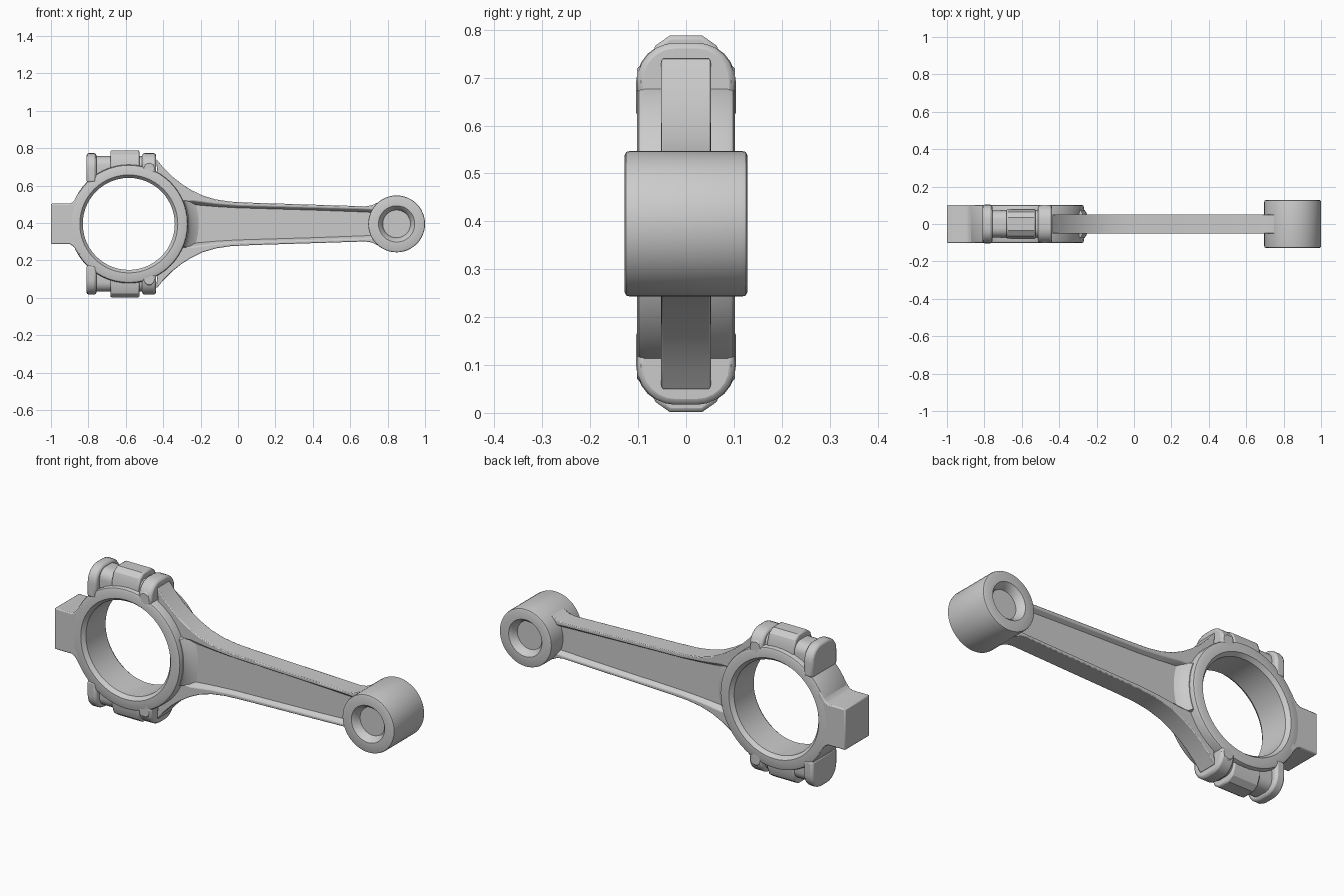
import bpy, bmesh
from math import sin, cos, radians, pi

if "Cube" in bpy.data.objects:
    bpy.data.objects.remove(bpy.data.objects["Cube"])

C = 0.395            # height of the rod axis
BX, PX = -0.584, 0.848   # centres of the big end and the pin end


def loft(name, loops, cyclic=False, bevel=0.0, angle=30):
    """Skin a list of equal-length 3D loops; cap the ends unless cyclic."""
    bm = bmesh.new()
    rows = [[bm.verts.new(p) for p in lp] for lp in loops]
    n = len(rows[0])
    pairs = list(zip(rows, rows[1:])) + ([(rows[-1], rows[0])] if cyclic else [])
    for a, b in pairs:
        for i in range(n):
            j = (i + 1) % n
            bm.faces.new((a[i], a[j], b[j], b[i]))
    if not cyclic:
        bm.faces.new(rows[0])
        bm.faces.new(rows[-1])
    bmesh.ops.recalc_face_normals(bm, faces=bm.faces)
    me = bpy.data.meshes.new(name)
    bm.to_mesh(me)
    bm.free()
    ob = bpy.data.objects.new(name, me)
    bpy.context.collection.objects.link(ob)
    bpy.ops.object.select_all(action='DESELECT')
    ob.select_set(True)
    bpy.context.view_layer.objects.active = ob
    bpy.ops.object.shade_smooth_by_angle(angle=radians(angle))
    if bevel:
        m = ob.modifiers.new("soft_edges", 'BEVEL')
        m.width, m.segments, m.limit_method = bevel, 2, 'ANGLE'
        m.angle_limit = radians(40)
    return ob


def lathe(name, cx, cz, profile, cyclic=False, n=48):
    """Turn (radius, y) pairs about a y-parallel axis."""
    return loft(name, [[(cx + r * cos(2 * pi * i / n), y, cz + r * sin(2 * pi * i / n))
                        for i in range(n)] for r, y in profile], cyclic)


def at_y(pts, y, s=1):
    """Place (x, height) points on the plane y, mirrored about the axis by s."""
    return [(x, y, C + s * h) for x, h in pts]


def arc(r, a0, a1, n=10):
    """Points on a circle around the big end."""
    steps = [radians(a0 + (a1 - a0) * i / n) for i in range(n + 1)]
    return [(BX + r * cos(a), r * sin(a)) for a in steps]


def arch(w, low, top, r, n=6):
    """Cross-section (y, height) with two rounded upper corners."""
    pts = [(w, low)]
    for sy, a0 in ((1, 0), (-1, 90)):
        for i in range(n + 1):
            a = radians(a0 + 90 * i / n)
            pts.append((sy * (w - r) + r * cos(a), top - r + r * sin(a)))
    return pts + [(-w, low)]


def along_x(name, x0, x1, section, s, bevel):
    return loft(name, [[(x, y, C + s * h) for y, h in section] for x in (x0, x1)], bevel=bevel)


# big end ring with chamfered bore
lathe("big_end_ring", BX, C, [
    (0.262, -0.102), (0.304, -0.102), (0.313, -0.098), (0.317, -0.088),
    (0.317, 0.088), (0.313, 0.098), (0.304, 0.102), (0.262, 0.102),
    (0.246, 0.082), (0.246, -0.082)], cyclic=True, n=56)

# pin end with a shallow recess on both faces
half = [(0.074, 0.088), (0.08, 0.108), (0.092, 0.122), (0.097, 0.128),
        (0.143, 0.128), (0.15, 0.125), (0.152, 0.117)]
lathe("pin_end", PX, C, [(r, -y) for r, y in half] + half[::-1])

# balance block on the cap
side = [(-1.0, 0.108), (-0.90, 0.108), (-0.882, 0.118), (-0.865, 0.14), (-0.848, 0.168)]
block = side + arc(0.285, 150, 210) + [(x, -h) for x, h in side[::-1]]
loft("cap_block", [at_y(block, -0.102), at_y(block, 0.102)], bevel=0.006)

# thin web of the beam
edge = [(-0.25, 0.125), (-0.15, 0.112), (0.0, 0.1), (0.74, 0.08)]
web = arc(0.29, -25, 25) + edge + [(x, -h) for x, h in edge[::-1]]
loft("beam_web", [at_y(web, -0.03), at_y(web, 0.03)])

# sloped blend between the ring and the web
loft("web_blend", [at_y(arc(0.29, -26, 26) + arc(r, 22, -22), y) for r, y in (
    (0.32, -0.075), (0.335, -0.05), (0.375, -0.029),
    (0.375, 0.029), (0.335, 0.05), (0.32, 0.075))], angle=50)

# beam rails, flaring out to the bolt bosses
outer = [(-0.437, 0.347), (-0.40, 0.302), (-0.35, 0.252), (-0.30, 0.213), (-0.25, 0.181),
         (-0.19, 0.152), (-0.12, 0.131), (-0.04, 0.119), (0.08, 0.113), (0.40, 0.103),
         (0.68, 0.094), (0.715, 0.099), (0.755, 0.118)]
foot = [(0.73, 0.06), (0.67, 0.063), (0.4, 0.073), (0.0, 0.085), (-0.12, 0.092), (-0.24, 0.102)]
lip = [(0.73, 0.076), (0.67, 0.08), (0.4, 0.087), (0.0, 0.098), (-0.12, 0.108), (-0.24, 0.124)]
bore = arc(0.29, 24, 58)

for s, tag in ((1, "upper"), (-1, "lower")):
    loft(tag + "_beam_rail", [at_y(outer + inner + bore, y, s) for y, inner in (
        (-0.052, lip), (-0.029, foot), (0.029, foot), (0.052, lip))], bevel=0.004)

    # bolt boss: cap lug, rod lug, body between them and raised nut
    along_x(tag + "_cap_lug", -0.81, -0.757, arch(0.104, 0.22, 0.378, 0.08), s, 0.012)
    along_x(tag + "_rod_lug", -0.512, -0.438, arch(0.102, 0.268, 0.378, 0.08), s, 0.012)
    along_x(tag + "_boss_body", -0.77, -0.50, arch(0.072, 0.27, 0.362, 0.05), s, 0)
    nut = [(0.078, 0.27), (0.078, 0.335), (0.064, 0.372), (0.034, 0.393),
           (-0.034, 0.393), (-0.064, 0.372), (-0.078, 0.335), (-0.078, 0.27)]
    along_x(tag + "_bolt_nut", -0.683, -0.527, nut, s, 0.008)
    # rounded knob at the foot of the rod lug
    lathe(tag + "_lug_knob", -0.475, C + s * 0.296, [
        (0.028, -0.102), (0.036, -0.094), (0.036, 0.094), (0.028, 0.102)], n=24)
